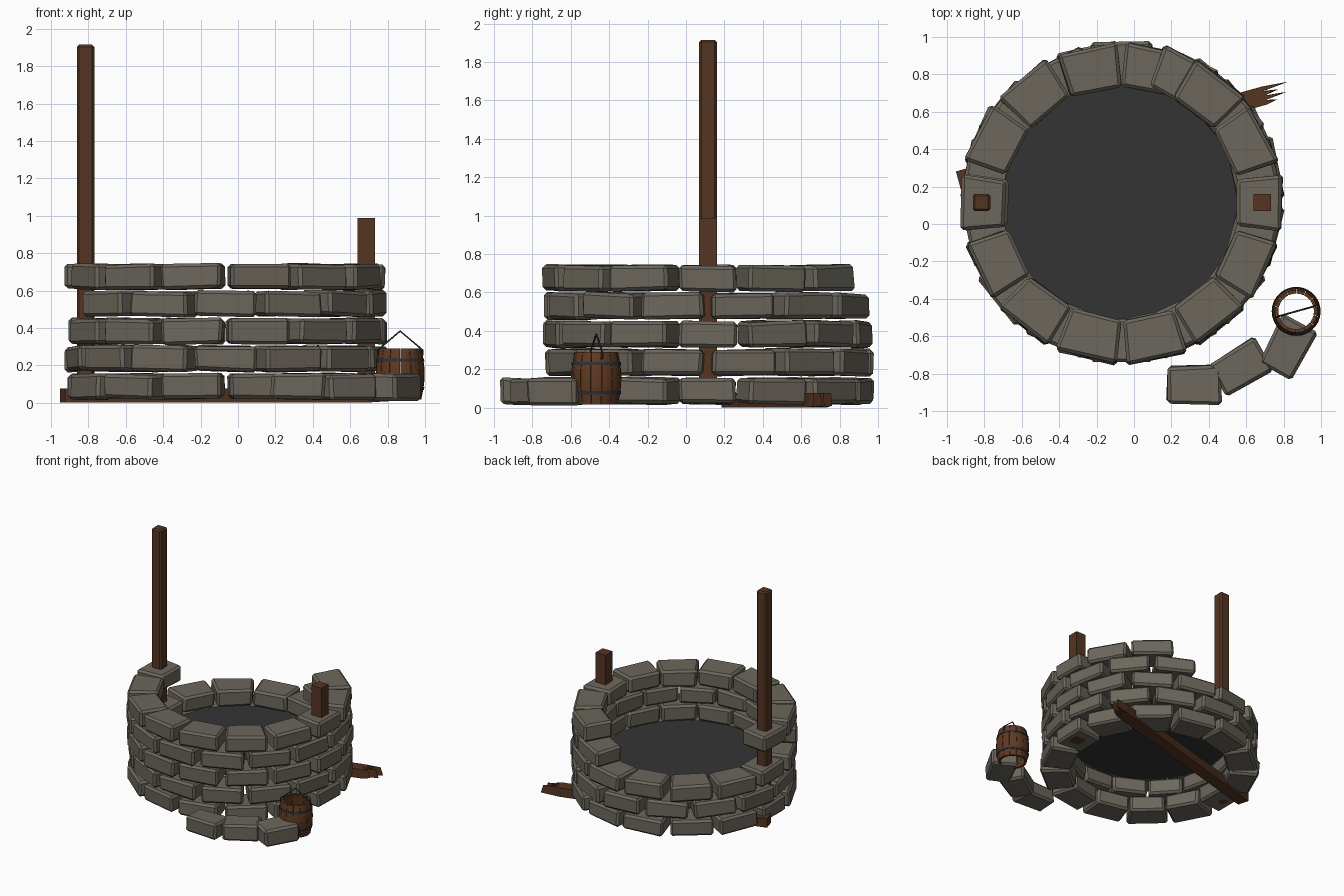
import bpy, bmesh, math, random
from math import sin, cos, pi, radians
from mathutils import Matrix, Vector

random.seed(4)
cube = bpy.data.objects.get("Cube")
if cube:
    bpy.data.objects.remove(cube, do_unlink=True)


def material(name, rgb):
    m = bpy.data.materials.new(name)
    m.use_nodes = True
    m.diffuse_color = (*rgb, 1)
    bsdf = m.node_tree.nodes["Principled BSDF"]
    bsdf.inputs["Base Color"].default_value = (*rgb, 1)
    bsdf.inputs["Roughness"].default_value = 0.9
    return m


STONE = material("grey stone", (0.15, 0.135, 0.108))
TIMBER = material("brown timber", (0.09, 0.035, 0.016))
BARREL = material("red brown staves", (0.115, 0.042, 0.016))
IRON = material("dark iron", (0.025, 0.03, 0.036))
WATER = material("dark water", (0.034, 0.034, 0.034))

RING = Vector((-0.065, 0.115, 0))
COUNT = 14
STEP = 2 * pi / COUNT


def finish(name, bm, mat):
    bmesh.ops.recalc_face_normals(bm, faces=bm.faces)
    mesh = bpy.data.meshes.new(name)
    bm.to_mesh(mesh)
    bm.free()
    mesh.materials.append(mat)
    obj = bpy.data.objects.new(name, mesh)
    bpy.context.collection.objects.link(obj)
    return obj


def add_block(bm, matrix, size, taper=1.0, bevel=0.0, jitter=0.0, cuts=0):
    """Box whose -x end is narrowed by taper, roughened and chamfered."""
    part = bmesh.new()
    bmesh.ops.create_cube(part, size=1)
    for v in part.verts:
        v.co = Vector([c * s for c, s in zip(v.co, size)])
        if v.co.x < 0:
            v.co.y *= taper
        v.co += Vector([random.uniform(-jitter, jitter) for _ in range(3)])
    if bevel:
        bmesh.ops.bevel(part, geom=part.edges[:], offset=bevel, segments=1,
                        affect='EDGES', clamp_overlap=True)
    part.transform(matrix)
    mesh = bpy.data.meshes.new("part")
    part.to_mesh(mesh)
    part.free()
    bm.from_mesh(mesh)
    bpy.data.meshes.remove(mesh)


def place(x, y, z, angle):
    return Matrix.Translation((x, y, z)) @ Matrix.Rotation(angle, 4, 'Z')


# Stone courses: alternate rows are staggered, the top two are broken at the back left
courses = [(0.088, 0, None), (0.237, 0.5, None), (0.383, 0, None),
           (0.53, 0.5, (80, 200)), (0.675, 0, (70, 160))]
for row, (z, shift, gap) in enumerate(courses, 1):
    bm = bmesh.new()
    for i in range(COUNT):
        a = (i + shift) * STEP
        if gap and gap[0] < math.degrees(a) < gap[1]:
            continue
        r = 0.732 + random.uniform(-0.008, 0.008)
        m = place(RING.x + r * cos(a), RING.y + r * sin(a), z,
                  a + random.uniform(-0.04, 0.04))
        m = m @ Matrix.Rotation(random.uniform(-0.03, 0.03), 4, 'X')
        width = 0.3 if (not shift and i % 7 == 0) else 0.335
        add_block(bm, m, (0.235, width, 0.134), 0.82, 0.017, 0.006)
    finish(f"stone_course_{row}", bm, STONE)

# Fallen stones
bm = bmesh.new()
for x, y, deg in [(0.32, -0.86, 0), (0.575, -0.765, 30), (0.825, -0.66, 62)]:
    add_block(bm, place(x, y, 0.085, radians(deg)), (0.29, 0.21, 0.135),
              0.95, 0.017, 0.008)
finish("fallen_stones", bm, STONE)

# Water surface
bm = bmesh.new()
bmesh.ops.create_circle(bm, cap_ends=True, segments=28, radius=0.64,
                        matrix=Matrix.Translation(RING + Vector((0, 0, 0.315))))
finish("water", bm, WATER)

# Posts
for name, x, top, bevel in [("tall_post", -0.815, 1.915, 0.012),
                            ("short_post", 0.685, 0.988, 0)]:
    bm = bmesh.new()
    add_block(bm, place(x, 0.115, (top + 0.02) / 2, 0),
              (0.093, 0.093, top - 0.02), 1, bevel)
    finish(name, bm, TIMBER)

# Broken plank lying beneath the ring, with a splintered end
bm = bmesh.new()
turn = radians(15.5)
add_block(bm, place(-0.12, 0.46, 0.04, turn), (1.7, 0.1, 0.075))
for i in range(4):
    y = -0.0375 + i * 0.025
    tip = 0.06 + 0.05 * (i % 2) + 0.01 * i
    verts = [bm.verts.new(place(-0.12, 0.46, 0.04, turn) @ Vector(p)) for p in
             [(0.85, y - 0.0125, -0.037), (0.85, y + 0.0125, -0.037),
              (0.85, y + 0.0125, 0.037), (0.85, y - 0.0125, 0.037),
              (0.85 + tip, y, -0.03), (0.83 + tip, y, 0.037)]]
    for f in [(0, 1, 4), (1, 2, 5, 4), (2, 3, 5), (3, 0, 4, 5), (3, 2, 1, 0)]:
        bm.faces.new([verts[k] for k in f])
finish("broken_plank", bm, TIMBER)

# Bucket staves: bulging, open at both ends
BUCKET = Vector((0.867, -0.467, 0.018))
HEIGHT, STAVES = 0.272, 14


def bulge(t):
    return 0.113 + 0.018 * sin(pi * t)


bm = bmesh.new()
for s in range(STAVES):
    mid, half = 2 * pi * s / STAVES, pi / STAVES * 0.96
    rings = []
    for k in range(7):
        t = k / 6
        ring = []
        for a, d in [(-half, 0), (0, 0), (half, 0),
                     (half, 0.018), (0, 0.018), (-half, 0.018)]:
            r = bulge(t) - d
            ring.append(bm.verts.new(BUCKET + Vector(
                (r * cos(mid + a), r * sin(mid + a), HEIGHT * t))))
        rings.append(ring)
    for lo, hi in zip(rings, rings[1:]):
        for j in range(6):
            n = (j + 1) % 6
            bm.faces.new((lo[j], lo[n], hi[n], hi[j]))
    bm.faces.new(rings[0])
    bm.faces.new(rings[-1])
finish("bucket_staves", bm, BARREL)

# Iron hoops
for name, t in [("lower_hoop", 0.22), ("upper_hoop", 0.78)]:
    bm = bmesh.new()
    profile = [(-0.004, -0.03), (0.004, -0.03), (0.004, 0.03), (-0.004, 0.03)]
    loop = [bm.verts.new(BUCKET + Vector((bulge(t + h) + d, 0, HEIGHT * (t + h))))
            for d, h in profile]
    edges = [bm.edges.new((loop[i], loop[i - 1])) for i in range(4)]
    bmesh.ops.spin(bm, geom=loop + edges, cent=BUCKET, axis=(0, 0, 1),
                   angle=2 * pi, steps=28, use_merge=True)
    bmesh.ops.remove_doubles(bm, verts=bm.verts, dist=0.0001)
    finish(name, bm, IRON)

# Bent wire handle
curve = bpy.data.curves.new("bucket_handle", 'CURVE')
curve.dimensions = '3D'
curve.bevel_depth = 0.005
curve.bevel_resolution = 1
curve.use_fill_caps = True
side = Vector((cos(turn), sin(turn), 0)) * 0.124
points = [BUCKET - side + Vector((0, 0, 0.235)), BUCKET - side + Vector((0, 0, 0.265)),
          BUCKET + Vector((0, 0, 0.366)),
          BUCKET + side + Vector((0, 0, 0.265)), BUCKET + side + Vector((0, 0, 0.235))]
spline = curve.splines.new('POLY')
spline.points.add(len(points) - 1)
for p, co in zip(spline.points, points):
    p.co = (*co, 1)
curve.materials.append(IRON)
bpy.context.collection.objects.link(bpy.data.objects.new("bucket_handle", curve))
